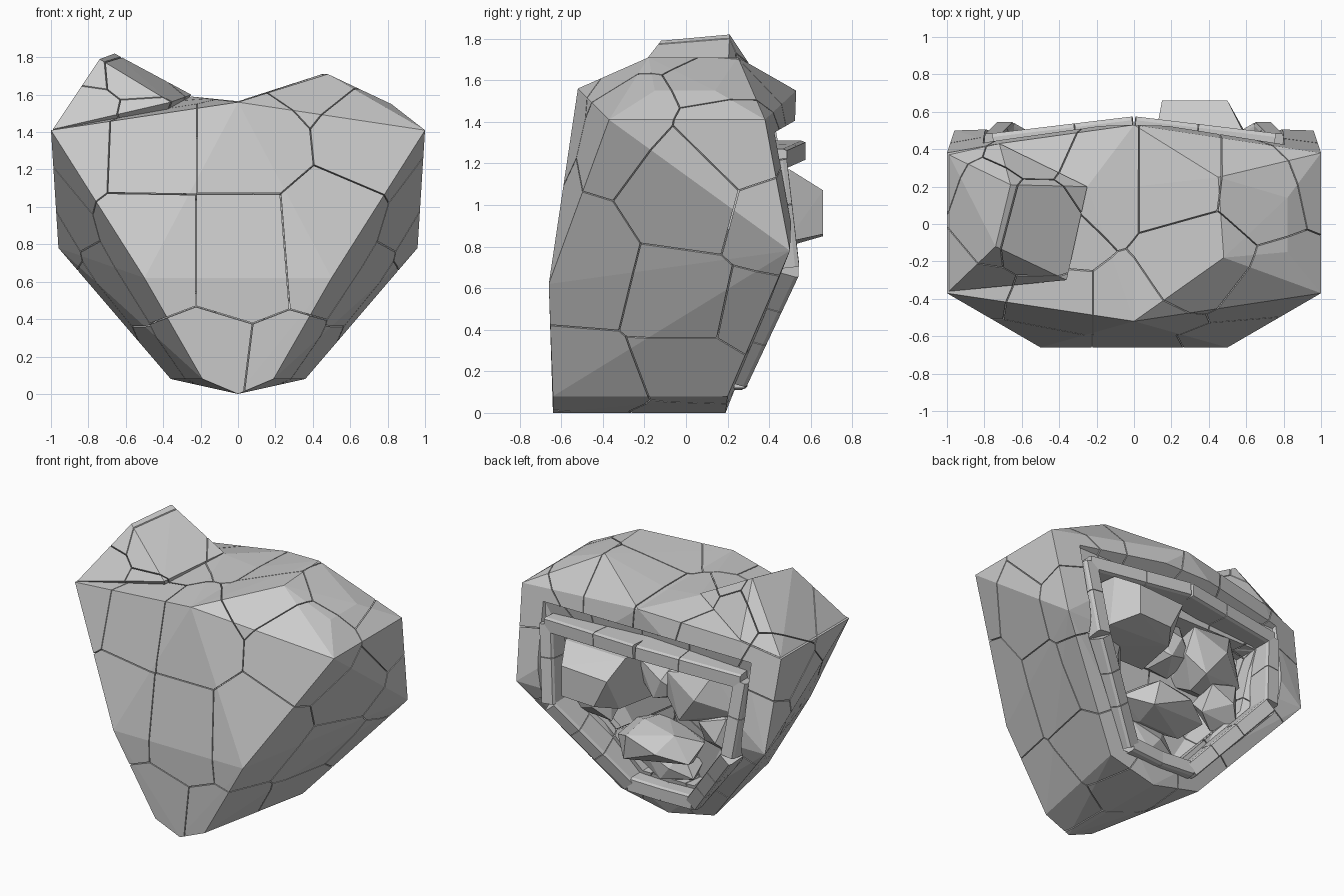
import bpy, bmesh, math, random
from mathutils import Vector

if "Cube" in bpy.data.objects:
    bpy.data.objects.remove(bpy.data.objects["Cube"])

random.seed(4)


def add_object(name, bm):
    bmesh.ops.recalc_face_normals(bm, faces=bm.faces[:])
    me = bpy.data.meshes.new(name)
    bm.to_mesh(me)
    bm.free()
    ob = bpy.data.objects.new(name, me)
    bpy.context.collection.objects.link(ob)
    return ob


def hull(points):
    bm = bmesh.new()
    for p in points:
        bm.verts.new(p)
    bmesh.ops.convex_hull(bm, input=bm.verts[:])
    bmesh.ops.delete(bm, geom=[v for v in bm.verts if not v.link_faces], context='VERTS')
    return bm


def boolean(ob, other, mode):
    m = ob.modifiers.new("bool", 'BOOLEAN')
    m.operation, m.solver, m.object = mode, 'EXACT', other
    dg = bpy.context.evaluated_depsgraph_get()
    me = bpy.data.meshes.new_from_object(ob.evaluated_get(dg))
    ob.modifiers.clear()
    ob.data = me


def combine(ob, points, mode):
    helper = add_object("helper", hull(points))
    helper.hide_render = True
    boolean(ob, helper, mode)
    bpy.data.objects.remove(helper)


def both(points):
    return [(s * x, y, z) for x, y, z in points for s in (1, -1)]


def fracture_cell(seed, others, gap=0.003):
    """Convex cell of points nearer to seed than to any other seed."""
    bm = bmesh.new()
    bmesh.ops.create_cube(bm, size=5)
    for o in others:
        d = (o - seed).normalized()
        r = bmesh.ops.bisect_plane(bm, geom=bm.verts[:] + bm.edges[:] + bm.faces[:], dist=1e-5,
                                   plane_co=(seed + o) / 2 - d * gap, plane_no=d, clear_outer=True)
        edges = [e for e in r['geom_cut'] if isinstance(e, bmesh.types.BMEdge)]
        if edges:
            bmesh.ops.holes_fill(bm, edges=edges, sides=0)
    return bm


# Torso: two convex halves welded on the centre plane
centre = [(0, -.52, 1.56), (0, .2, 1.565), (0, .53, 1.55), (0, -.66, .62),
          (0, -.64, 0), (0, .19, 0), (0, .5, .78)]
side = [(1, -.37, 1.41), (1, .38, 1.41), (.96, .5, .78), (.5, -.66, .62),
        (.19, -.64, .08), (.36, .2, .08)]
left_top = [(-.25, .2, 1.59), (-.72, .43, 1.48)]
right_top = [(.48, -.18, 1.71), (.45, .25, 1.71), (.82, -.15, 1.55), (.82, .14, 1.55)]
body_bm = bmesh.new()
for pts in (centre + side + right_top, centre + [(-x, y, z) for x, y, z in side] + left_top):
    half = hull(pts)
    caps = [f for f in half.faces if all(abs(v.co.x) < 1e-4 for v in f.verts)]
    bmesh.ops.delete(half, geom=caps, context='FACES')
    tmp = bpy.data.meshes.new("tmp")
    half.to_mesh(tmp)
    half.free()
    body_bm.from_mesh(tmp)
bmesh.ops.remove_doubles(body_bm, verts=body_bm.verts[:], dist=1e-4)
body = add_object("torso_base", body_bm)

# Tall left shoulder lump, leaving a valley toward the middle
combine(body, [(-.74, -.12, 1.79), (-.66, .21, 1.82), (-.25, .2, 1.6), (-.36, -.3, 1.56),
               (-.99, -.36, 1.415), (-.99, .37, 1.415), (-.72, .43, 1.49), (-.5, 0, 1.2)], 'UNION')

# Back recess: shallow rebate under the brow, then a deep cavity
combine(body, both([(.8, .41, 1.34), (.86, .62, 1.46), (.76, .42, .68), (.76, 1, .68),
                    (.28, .17, .13), (.28, 1, .13), (.86, 1, 1.46)]), 'DIFFERENCE')
combine(body, both([(.68, .2, 1.16), (.7, 1, 1.17), (.6, .22, .7), (.61, 1, .7),
                    (.2, .06, .24), (.2, 1, .24)]), 'DIFFERENCE')

# Crack the torso into stone pieces
seeds = [(-.44, -.5, 1.38), (0, -.5, 1.38), (-.45, -.5, .76), (0, -.5, .76), (.5, -.5, .8),
         (-.2, -.5, .1), (.28, -.5, .04), (.75, -.35, 1.42),
         (-.45, 0, 1.7), (-.8, .1, 1.6), (-.2, .25, 1.55), (.25, .25, 1.6), (.65, .2, 1.55),
         (.35, -.2, 1.68), (-.55, .4, 1.5), (0, .05, .1), (-.9, -.3, 1.35)]
seeds += both([(.85, .05, 1.05), (.92, .3, 1.3), (.85, .42, .95), (.6, .05, .6),
               (.62, .35, .52), (.35, .1, .22)])
seeds = [Vector(s) for s in seeds]
for i, s in enumerate(seeds):
    piece = add_object(f"torso_stone_{i:02d}", fracture_cell(s, [o for o in seeds if o is not s]))
    boolean(piece, body, 'INTERSECT')
    if not piece.data.polygons:
        bpy.data.objects.remove(piece)
bpy.data.objects.remove(body)


# Frame of cut blocks around the recess
def frame_bar(a, b, count, width=.1, depth=.13):
    a, b = Vector(a), Vector(b)
    along = (b - a).normalized()
    out = (Vector((0, 1, 0)) - along * along.y).normalized()
    across = along.cross(out)
    cuts = [0] + [(k + random.uniform(-.2, .2)) / count for k in range(1, count)] + [1]
    for t0, t1 in zip(cuts, cuts[1:]):
        pts = []
        for t, e in ((t0, .002), (t1, -.002)):
            p = a.lerp(b, t) + along * e
            for u, w in ((-.5, -.8), (.5, -.8), (-.5, .35), (.5, .35), (-.42, .5), (.42, .5)):
                pts.append(p + across * u * width + out * w * depth)
        add_object("frame_block", hull(pts))


top, bottom = (0, .51, 1.26), (0, .22, .16)
for s in (1, -1):
    corner, knee, foot = (s * .75, .42, 1.22), (s * .69, .48, .7), (s * .25, .23, .17)
    frame_bar(top, corner, 2)
    frame_bar(corner, knee, 2)
    frame_bar(knee, foot, 3)
    frame_bar(foot, bottom, 1)


# Faceted boulders packed in the cavity
def boulder(name, centre, size, n=14):
    pts = []
    for i in range(n):
        z = 1 - 2 * (i + .5) / n
        a = i * 2.39996 + random.uniform(-.3, .3)
        r = math.sqrt(1 - z * z)
        d = Vector((r * math.cos(a), r * math.sin(a), z))
        d /= max(abs(c) for c in d) ** .5     # push toward a blocky shape
        pts.append([c + h * k for c, h, k in zip(centre, size, d)])
    add_object(name, hull(pts))


# Big projecting stone with a flat face
add_object("boulder_upper_right", hull(
    [(.15, .66, 1.05), (.5, .66, 1.07), (.5, .66, .86), (.25, .66, .85),
     (.12, .5, 1.16), (.58, .5, 1.17), (.6, .48, .82), (.15, .52, .81),
     (.1, .2, 1.16), (.62, .2, 1.17), (.6, .2, .8), (.1, .2, .8)]))
boulder("boulder_upper_left", (-.36, .26, .97), (.27, .2, .22))
boulder("boulder_upper_middle", (-.02, .22, 1.0), (.2, .17, .18))
boulder("boulder_lower", (.02, .24, .52), (.32, .23, .13))
boulder("boulder_bottom", (.02, .11, .32), (.22, .12, .12))
for x in (-.48, .48):
    boulder("boulder_side", (x, .25, .72), (.16, .14, .16), 11)
